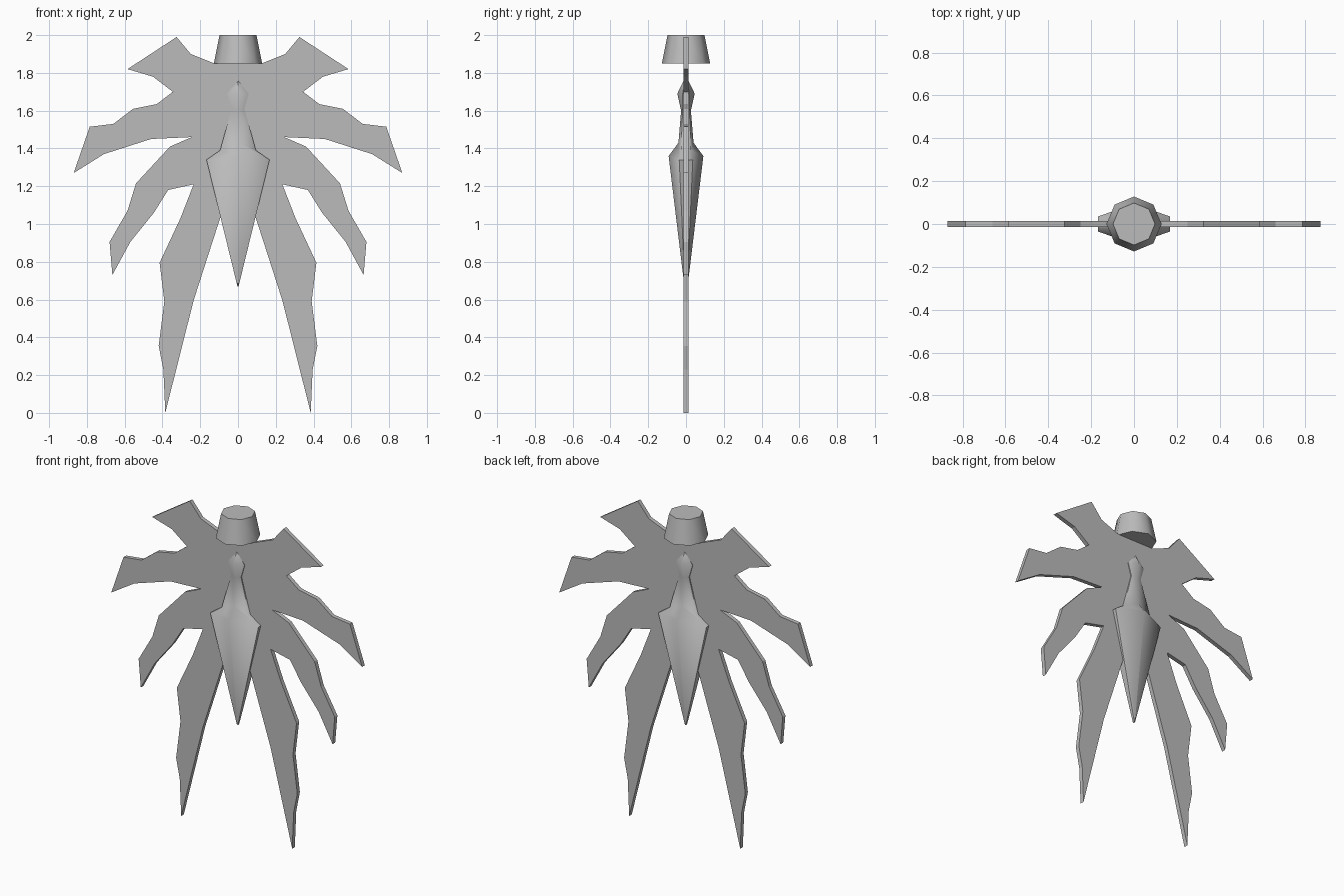
import bpy
import bmesh
from math import radians

cube = bpy.data.objects.get("Cube")
if cube:
    bpy.data.objects.remove(cube, do_unlink=True)

grey = bpy.data.materials.new("plain_grey")
grey.use_nodes = True
GREY = (0.5, 0.5, 0.5, 1)
grey.diffuse_color = GREY
grey.node_tree.nodes["Principled BSDF"].inputs["Base Color"].default_value = GREY


def finish(bm, name, smooth_angle=None):
    bmesh.ops.recalc_face_normals(bm, faces=bm.faces)
    mesh = bpy.data.meshes.new(name)
    bm.to_mesh(mesh)
    bm.free()
    mesh.materials.append(grey)
    obj = bpy.data.objects.new(name, mesh)
    bpy.context.collection.objects.link(obj)
    if smooth_angle:
        bpy.ops.object.select_all(action="DESELECT")
        obj.select_set(True)
        bpy.context.view_layer.objects.active = obj
        bpy.ops.object.shade_smooth_by_angle(angle=radians(smooth_angle))
    return obj


# Flat wings: one jagged half outline, mirrored and extruded
half = [
    (0.125, 1.85), (0.25, 1.90), (0.325, 1.99), (0.585, 1.82), (0.45, 1.78),
    (0.345, 1.70), (0.43, 1.635), (0.555, 1.61), (0.66, 1.53), (0.785, 1.515),
    (0.87, 1.27), (0.71, 1.37), (0.46, 1.45), (0.245, 1.46), (0.36, 1.41),
    (0.54, 1.215), (0.585, 1.07), (0.68, 0.905), (0.665, 0.73), (0.57, 0.905),
    (0.445, 1.06), (0.37, 1.18), (0.235, 1.21), (0.305, 1.03), (0.415, 0.795),
    (0.39, 0.59), (0.42, 0.355), (0.395, 0.23), (0.385, 0.0), (0.235, 0.595),
    (0.095, 1.03),
]
THICK = 0.026
outline = half + [(0, 1.25)] + [(-x, z) for x, z in reversed(half)]
bm = bmesh.new()
face = bm.faces.new([bm.verts.new((x, -THICK / 2, z)) for x, z in outline])
side = bmesh.ops.extrude_face_region(bm, geom=[face])
bmesh.ops.translate(bm, vec=(0, THICK, 0),
                    verts=[v for v in side["geom"] if isinstance(v, bmesh.types.BMVert)])
finish(bm, "wings")

# Body: six-sided sections (height, half width, rim depth, spine height, spine depth)
sections = [
    (1.75, 0.008, 0.008, 1.76, 0.012),
    (1.69, 0.057, 0.018, 1.69, 0.046),
    (1.61, 0.034, 0.018, 1.60, 0.026),
    (1.39, 0.095, 0.026, 1.43, 0.040),
    (1.34, 0.167, 0.036, 1.36, 0.092),
    (0.67, 0.003, 0.006, 0.70, 0.012),
]
bm = bmesh.new()
rings = []
for z, w, rim, sz, spine in sections:
    ring = [(w, -rim, z), (w, rim, z), (0, spine, sz),
            (-w, rim, z), (-w, -rim, z), (0, -spine, sz)]
    rings.append([bm.verts.new(p) for p in ring])
for a, b in zip(rings, rings[1:]):
    for i in range(6):
        j = (i + 1) % 6
        bm.faces.new((a[i], a[j], b[j], b[i]))
bm.faces.new(rings[0])
bm.faces.new(rings[-1])
finish(bm, "body", 50)

# Head: tapered eight-sided cap on top
bm = bmesh.new()
bmesh.ops.create_cone(bm, cap_ends=True, segments=8, radius1=0.128,
                      radius2=0.098, depth=0.15)
bmesh.ops.translate(bm, verts=bm.verts, vec=(0, 0, 1.925))
finish(bm, "head", 50)
